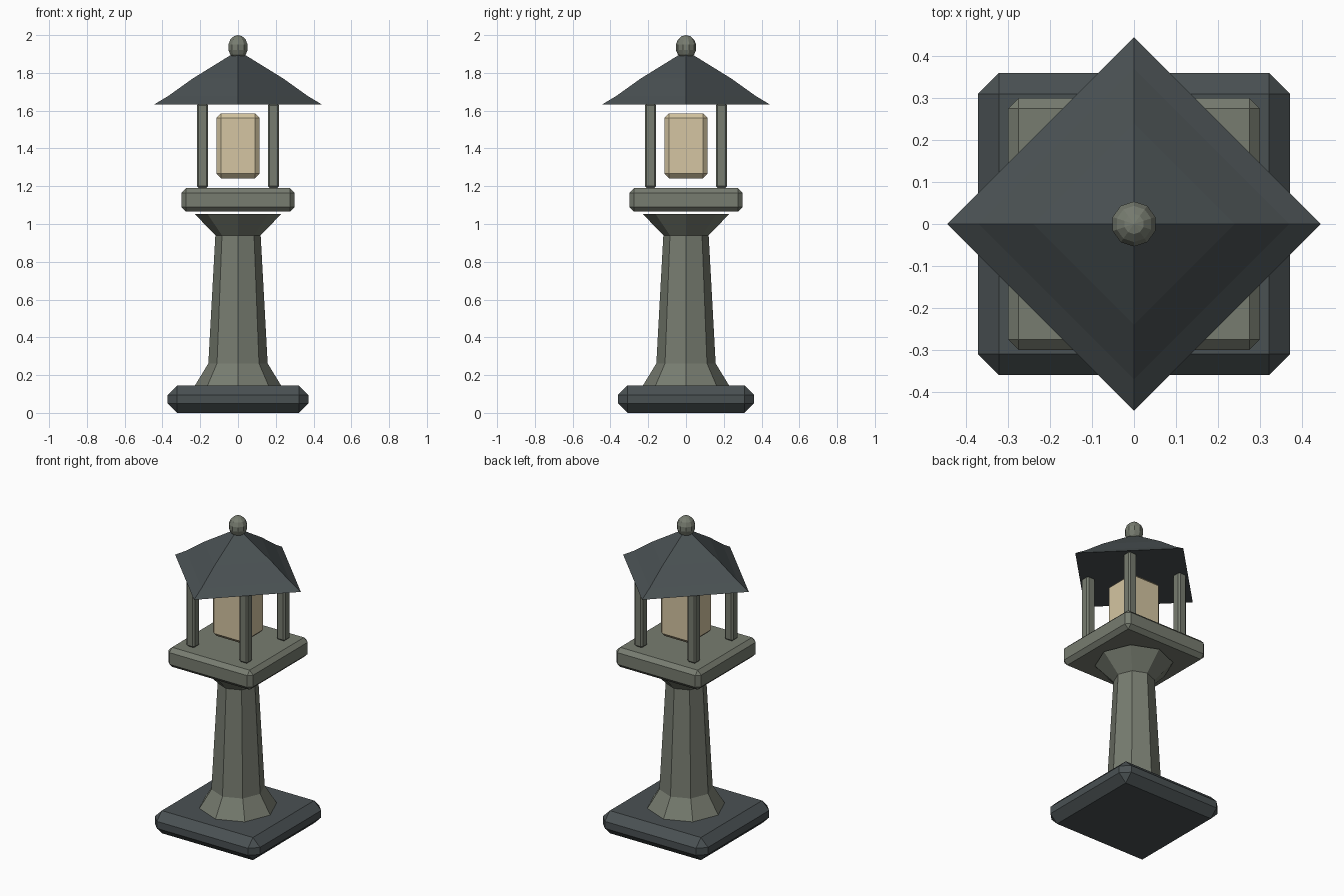
import bpy, bmesh, math

if "Cube" in bpy.data.objects:
    bpy.data.objects.remove(bpy.data.objects["Cube"])


def material(name, rgb):
    m = bpy.data.materials.new(name)
    m.diffuse_color = (*rgb, 1)
    m.use_nodes = True
    m.node_tree.nodes["Principled BSDF"].inputs["Base Color"].default_value = m.diffuse_color
    return m


stone = material("grey green stone", (0.185, 0.202, 0.162))
slate = material("dark slate", (0.068, 0.082, 0.086))
paper = material("warm lamp", (0.66, 0.56, 0.36))


def finish(bm, name, mat):
    bmesh.ops.recalc_face_normals(bm, faces=bm.faces)
    mesh = bpy.data.meshes.new(name)
    bm.to_mesh(mesh)
    bm.free()
    mesh.materials.append(mat)
    ob = bpy.data.objects.new(name, mesh)
    bpy.context.collection.objects.link(ob)
    return ob


def chamfered_box(name, mat, centre, size, z0, z1, chamfer):
    bm = bmesh.new()
    bmesh.ops.create_cube(bm, size=1)
    for v in bm.verts:
        v.co.x = v.co.x * size[0] + centre[0]
        v.co.y = v.co.y * size[1] + centre[1]
        v.co.z = z1 if v.co.z > 0 else z0
    bmesh.ops.bevel(bm, geom=bm.edges[:], offset=chamfer, segments=1,
                    affect='EDGES', clamp_overlap=True)
    return finish(bm, name, mat)


def turned(name, mat, profile, sides):
    """Faceted turned solid with corners on the axes, closed at both ends."""
    bm = bmesh.new()
    rings = []
    for r, z in profile:
        rings.append([bm.verts.new((r * math.cos(math.tau * i / sides),
                                    r * math.sin(math.tau * i / sides), z))
                      for i in range(sides)])
    for a, b in zip(rings, rings[1:]):
        for i in range(sides):
            j = (i + 1) % sides
            bm.faces.new((a[i], a[j], b[j], b[i]))
    bm.faces.new(rings[0])
    bm.faces.new(rings[-1])
    return finish(bm, name, mat)


# Foot slab and octagonal pillar
chamfered_box("base", slate, (0, 0), (0.745, 0.72), 0, 0.145, 0.05)
turned("pillar", stone, [(0.228, 0.145), (0.157, 0.262), (0.12, 0.94), (0.228, 1.052)], 8)

# Platform, floating lamp and four corner posts
chamfered_box("platform", stone, (0, 0), (0.6, 0.6), 1.065, 1.19, 0.025)
chamfered_box("lamp", paper, (0, 0), (0.23, 0.23), 1.242, 1.585, 0.025)
for sx, x in (("left", -0.188), ("right", 0.188)):
    for sy, y in (("front", -0.188), ("back", 0.188)):
        chamfered_box(f"{sy}_{sx}_post", stone, (x, y), (0.06, 0.06), 1.19, 1.638, 0.01)

# Diamond roof with a slightly steeper middle band
turned("roof", slate, [(0.445, 1.632), (0.37, 1.677), (0.24, 1.77), (0.01, 1.912)], 4)

# Finial
bm = bmesh.new()
bmesh.ops.create_uvsphere(bm, u_segments=10, v_segments=7, radius=1)
for v in bm.verts:
    v.co = (v.co.x * 0.055, v.co.y * 0.055, v.co.z * 0.064 + 1.936)
finish(bm, "finial", stone)
